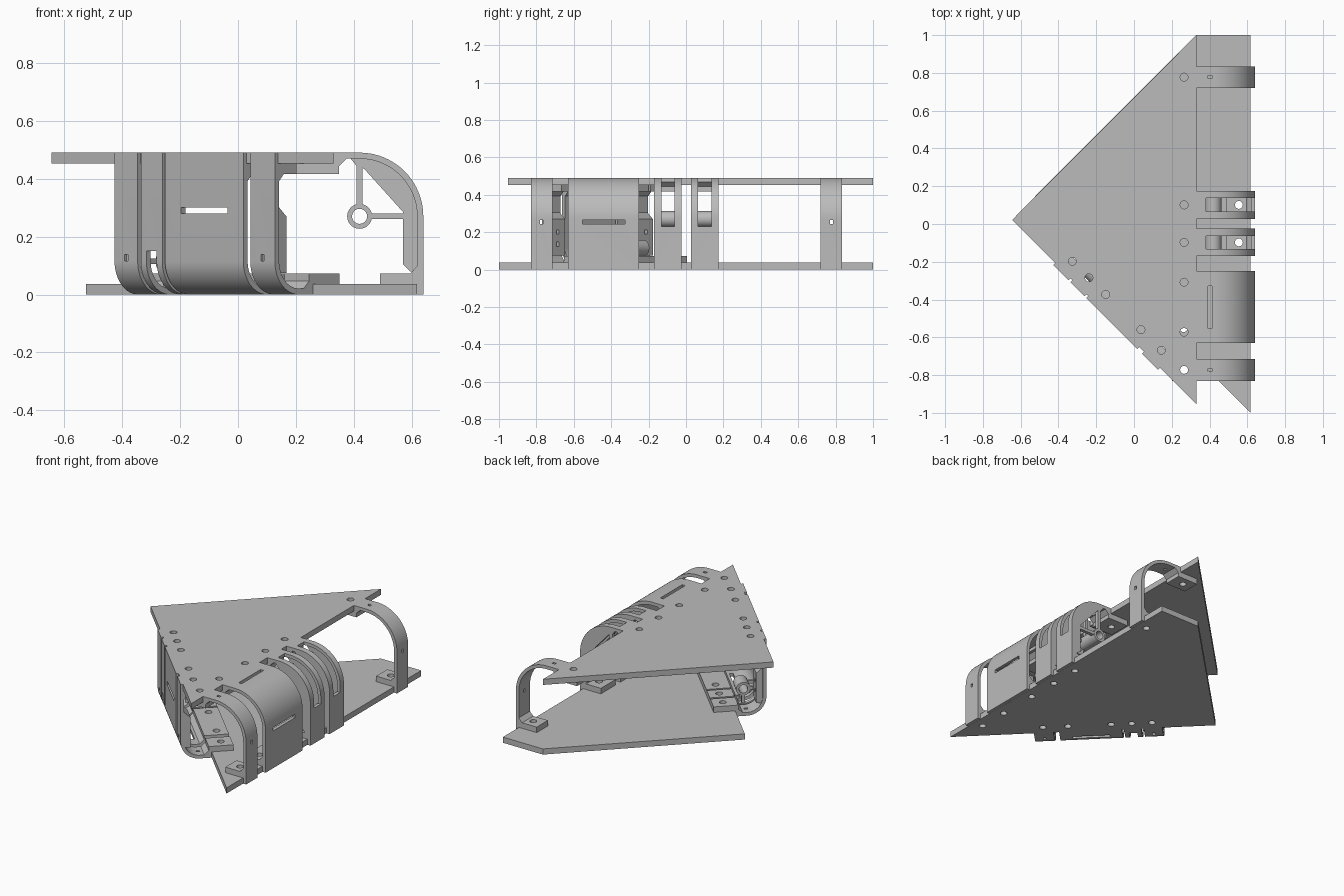
import bpy, bmesh
from math import sin, cos, pi, sqrt
from mathutils import Matrix

old = bpy.data.objects.get("Cube")
if old:
    bpy.data.objects.remove(old)

H, T, BAND = 0.49, 0.037, 0.021      # overall height, plate and band thickness
PAD = 0.073                          # height of the pad tops
built = []

grey = bpy.data.materials.new("plain grey")
grey.use_nodes = True
grey.diffuse_color = (0.5, 0.5, 0.5, 1)
grey.node_tree.nodes["Principled BSDF"].inputs["Base Color"].default_value = (0.5, 0.5, 0.5, 1)

# Local frames: u points outward, v runs along the edge, w is distance from the arched side
r = 1 / sqrt(2)
SIDE = Matrix(((1, 0, 0, 0), (0, 1, 0, 0), (0, 0, -1, H), (0, 0, 0, 1)))
DIAG = Matrix(((-r, r, 0, 0), (-r, -r, 0, 0), (0, 0, 1, 0), (0, 0, 0, 1)))
WORLD = Matrix.Identity(4)


def arc(cu, cw, rad, a0, a1, n=20):
    return [(cu + rad * cos(a0 + (a1 - a0) * i / n), cw + rad * sin(a0 + (a1 - a0) * i / n))
            for i in range(n + 1)]


def add_prism(bm, points, lo, hi, axis="v"):
    """Extrude a (u, w) outline along v, or a (u, v) outline along w."""
    def place(p, d):
        return (p[0], d, p[1]) if axis == "v" else (p[0], p[1], d)
    a = [bm.verts.new(place(p, lo)) for p in points]
    b = [bm.verts.new(place(p, hi)) for p in points]
    bm.faces.new(a)
    bm.faces.new(b[::-1])
    for i in range(len(a)):
        j = (i + 1) % len(a)
        bm.faces.new((a[i], b[i], b[j], a[j]))


def add_box(bm, u0, u1, v0, v1, w0, w1):
    add_prism(bm, [(u0, w0), (u1, w0), (u1, w1), (u0, w1)], v0, v1)


def make(name, bm, frame):
    bm.transform(frame)
    bmesh.ops.recalc_face_normals(bm, faces=bm.faces)
    mesh = bpy.data.meshes.new(name)
    bm.to_mesh(mesh)
    bm.free()
    mesh.materials.append(grey)
    obj = bpy.data.objects.new(name, mesh)
    bpy.context.collection.objects.link(obj)
    return obj


def cut(obj, bm, frame):
    """Subtract the cutter solids and bake the result."""
    cutter = make("cutter", bm, frame)
    mod = obj.modifiers.new("cut", "BOOLEAN")
    mod.operation, mod.solver, mod.object = "DIFFERENCE", "EXACT", cutter
    bpy.context.view_layer.update()
    graph = bpy.context.evaluated_depsgraph_get()
    mesh = bpy.data.meshes.new_from_object(obj.evaluated_get(graph))
    obj.modifiers.clear()
    obj.data = mesh
    bpy.data.objects.remove(cutter)


def band_profile(edge, out, rad):
    """Bent strap with a screw pad under each plate."""
    cu, inner = out - rad, rad - BAND
    pts = [(edge, 0)] + arc(cu, rad, rad, -pi / 2, 0) + [(out, H), (out - BAND, H)]
    pts += [(out - BAND, H - T), (out - 0.15, H - T), (out - 0.15, H - PAD),
            (out - 0.045, H - PAD), (out - BAND, H - PAD - 0.025)]
    pts += arc(cu, rad, inner, 0, -pi / 2)
    pts += [(edge + 0.045, BAND), (edge + 0.018, 0.047), (edge + 0.018, PAD),
            (edge - 0.13, PAD), (edge - 0.13, T), (edge, T)]
    return pts


holes = {"top": [], "bottom": []}


def rib(name, frame, edge, out, rad, v0, v1, kind, side_w, slot_w):
    mid, width = (v0 + v1) / 2, v1 - v0
    bm = bmesh.new()
    add_prism(bm, band_profile(edge, out, rad), v0, v1)
    obj = make(name, bm, frame)
    built.append(obj)

    # Screw holes through both pads
    c = bmesh.new()
    near, far = ("top", "bottom") if frame is SIDE else ("bottom", "top")
    for v in ([mid - 0.132, mid + 0.132] if kind == "wide" else [mid]):
        for u, w0, w1, plate in ((edge - 0.065, -0.02, 0.1, near), (out - 0.085, 0.39, 0.51, far)):
            circle = arc(u, v, 0.021, 0, 2 * pi, 16)[:-1]
            add_prism(c, circle, w0, w1, "w")
            holes[plate].append((frame, circle, w0, w1))
    # Slots in the strap
    if kind == "middle":
        half = width * 0.24
        add_box(c, edge + 0.05, out + 0.1, mid - half, mid + half, -0.1, slot_w)
    else:
        half, t = (0.113, 0.011) if kind == "wide" else (0.008, 0.011)
        add_box(c, edge + 0.073 - t, edge + 0.073 + t, mid - half, mid + half, -0.05, 0.03)
        add_box(c, out - 0.06, out + 0.05, mid - half, mid + half, side_w - t, side_w + t)
    cut(obj, c, frame)

    # Webs, struts and hollow axle boss inside the slotted ribs
    cu = out - rad
    if kind == "middle":
        bm = bmesh.new()
        t = width * 0.2
        for a in (v0, v1 - t):
            if rad > 0.2:
                web = [(cu - 0.01, 0.047), (cu + 0.015, 0.055), (out - 0.07, rad - 0.015),
                       (out - 0.07, H - 0.105), (out - 0.045, H - 0.08), (out - 0.015, H - 0.08)]
                web += arc(cu, rad, rad - 0.015, 0, -pi / 2) + [(cu - 0.035, 0.015)]
                add_prism(bm, web, a, a + t)
            add_box(bm, cu + 0.035, out - 0.012, a + 0.004, a + t - 0.004, rad - 0.01, rad + 0.01)
            add_box(bm, cu - 0.01, cu + 0.01, a + 0.004, a + t - 0.004, 0.012, rad - 0.035)
        built.append(make(name + "_webs", bm, frame))
        bm = bmesh.new()
        add_prism(bm, arc(cu, rad, 0.043, 0, 2 * pi, 28)[:-1], v0, v1)
        boss = make(name + "_axle_boss", bm, frame)
        c = bmesh.new()
        add_prism(c, arc(cu, rad, 0.026, 0, 2 * pi, 28)[:-1], v0 - 0.1, v1 + 0.1)
        cut(boss, c, frame)
        built.append(boss)
    # Thickened lower wall on the end ribs of the slanted edge
    if kind == "end" and frame is DIAG:
        bm = bmesh.new()
        a, b = out - 0.06, out - 0.01
        add_prism(bm, [(a, 0.075), (a, 0.27), (a + 0.04, 0.305), (b, 0.305), (b, 0.075)],
                  v0 + 0.004, v1 - 0.004)
        block = make(name + "_block", bm, frame)
        c = bmesh.new()
        for w in (0.135, 0.2):
            add_box(c, a - 0.02, a + 0.02, mid - 0.011, mid + 0.011, w - 0.011, w + 0.011)
        cut(block, c, frame)
        built.append(block)


# Ribs along the straight right-hand edge
for name, v0, v1, kind in (("side_rib_back", 0.72, 0.835, "end"),
                           ("side_rib_middle_back", 0.027, 0.175, "middle"),
                           ("side_rib_middle_front", -0.17, -0.025, "middle"),
                           ("side_cover", -0.63, -0.25, "wide"),
                           ("side_rib_front", -0.83, -0.715, "end")):
    rib(name, SIDE, 0.33, 0.64, 0.22, v0, v1, kind, 0.236, 0.26)

# Ribs along the slanted front edge, arched at the bottom
for name, v0, v1, kind, side_w in (("slant_rib_left", -0.148, -0.035, "end", 0.127),
                                   ("slant_rib_slotted", -0.02, 0.085, "middle", 0),
                                   ("slant_cover", 0.099, 0.481, "wide", 0.29),
                                   ("slant_rib_right", 0.515, 0.635, "end", 0.127)):
    rib(name, DIAG, 0.269, 0.455, 0.115, v0, v1, kind, side_w, 0.15)

# Triangular plates with screw holes
for key, outline, z0, z1 in (
        ("top", [(-0.645, 0.022), (0.33, 1.0), (0.33, -0.953)], H - T, H),
        ("bottom", [(-0.525, 0.145), (0.33, 1.0), (0.618, 1.0), (0.618, -1.0)], 0, T)):
    bm = bmesh.new()
    add_prism(bm, outline, z0, z1, "w")
    plate = make(key + "_plate", bm, WORLD)
    for frame in (SIDE, DIAG):
        c = bmesh.new()
        for f, circle, w0, w1 in holes[key]:
            if f is frame:
                add_prism(c, circle, w0, w1, "w")
        cut(plate, c, frame)
    built.append(plate)

# Smooth the bends, keep edges crisp
bpy.ops.object.select_all(action="DESELECT")
for obj in built:
    obj.select_set(True)
bpy.context.view_layer.objects.active = built[0]
bpy.ops.object.shade_smooth_by_angle(angle=pi / 7)
